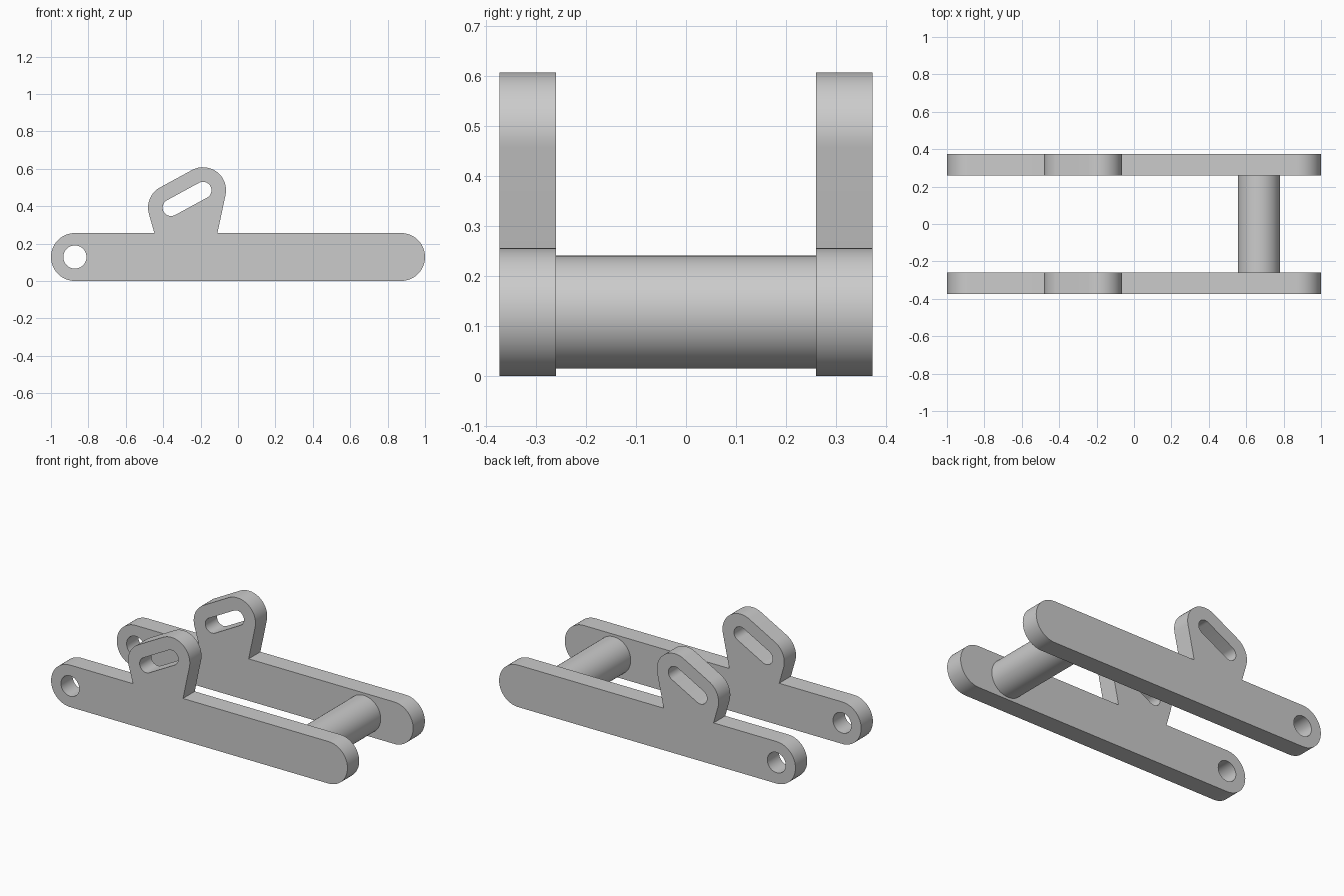
import bpy
import bmesh
from math import acos, atan2, cos, hypot, pi, sin
from mathutils import Vector

cube = bpy.data.objects.get("Cube")
if cube:
    bpy.data.objects.remove(cube, do_unlink=True)

GREY = (0.6, 0.6, 0.6, 1)
metal = bpy.data.materials.new("light grey")
metal.use_nodes = True
metal.diffuse_color = GREY
metal.node_tree.nodes["Principled BSDF"].inputs["Base Color"].default_value = GREY

ARM_R = 0.128
ARM_X = 1 - ARM_R
INNER_Y, OUTER_Y = 0.26, 0.373
TAB_R, SLOT_R = 0.123, 0.045
LOW, HIGH = (-0.358, 0.392), (-0.187, 0.485)   # slot end centres


def arc(centre, radius, start, end, steps=24):
    """Points along an arc in the x-z plane."""
    angles = [start + (end - start) * i / steps for i in range(steps + 1)]
    return [(centre[0] + radius * cos(a), centre[1] + radius * sin(a)) for a in angles]


def tangent_angle(point, centre, side):
    """Angle on the tab circle where a line from point touches it."""
    dx, dz = point[0] - centre[0], point[1] - centre[1]
    return atan2(dz, dx) + side * acos(TAB_R / hypot(dx, dz))


def finish(name, bm):
    bmesh.ops.recalc_face_normals(bm, faces=bm.faces[:])
    mesh = bpy.data.meshes.new(name)
    bm.to_mesh(mesh)
    bm.free()
    mesh.materials.append(metal)
    obj = bpy.data.objects.new(name, mesh)
    bpy.context.collection.objects.link(obj)
    bpy.ops.object.select_all(action="DESELECT")
    obj.select_set(True)
    bpy.context.view_layer.objects.active = obj
    bpy.ops.object.shade_smooth_by_angle(angle=pi / 6)
    return obj


def plate(name, loops, y, depth):
    """Extrude an outline with holes along y."""
    bm = bmesh.new()
    edges = []
    for loop in loops:
        verts = [bm.verts.new((px, y, pz)) for px, pz in loop]
        edges += [bm.edges.new((v, verts[i - 1])) for i, v in enumerate(verts)]
    bmesh.ops.triangle_fill(bm, edges=edges, use_beauty=True, normal=(0, -1, 0))
    out = bmesh.ops.extrude_face_region(bm, geom=bm.faces[:], use_keep_orig=True)
    moved = [g for g in out["geom"] if isinstance(g, bmesh.types.BMVert)]
    bmesh.ops.translate(bm, verts=moved, vec=Vector((0, depth, 0)))
    return finish(name, bm)


# Arm outline with its leaning slotted tab
base_left, base_right = (-0.447, 2 * ARM_R), (-0.11, 2 * ARM_R)
lean = atan2(HIGH[1] - LOW[1], HIGH[0] - LOW[0])
top = pi / 2 + lean
outline = [base_right]
outline += arc((ARM_X, ARM_R), ARM_R, pi / 2, -pi / 2, 32)
outline += arc((-ARM_X, ARM_R), ARM_R, -pi / 2, -3 * pi / 2, 32)
outline.append(base_left)
outline += arc(LOW, TAB_R, tangent_angle(base_left, LOW, -1) + 2 * pi, top, 16)
outline += arc(HIGH, TAB_R, top, tangent_angle(base_right, HIGH, 1))

# Pivot hole and slot
pivot_hole = arc((-ARM_X, ARM_R), 0.062, 0, 2 * pi, 40)[:-1]
slot = arc(LOW, SLOT_R, top, top + pi, 20) + arc(HIGH, SLOT_R, top - pi, top, 20)

plate("front_arm", [outline, pivot_hole, slot], -OUTER_Y, OUTER_Y - INNER_Y)
plate("back_arm", [outline, pivot_hole, slot], INNER_Y, OUTER_Y - INNER_Y)

# Round crossbar joining the arms
crossbar = arc((0.668, ARM_R), 0.113, 0, 2 * pi, 64)[:-1]
plate("crossbar", [crossbar], -INNER_Y, 2 * INNER_Y)
